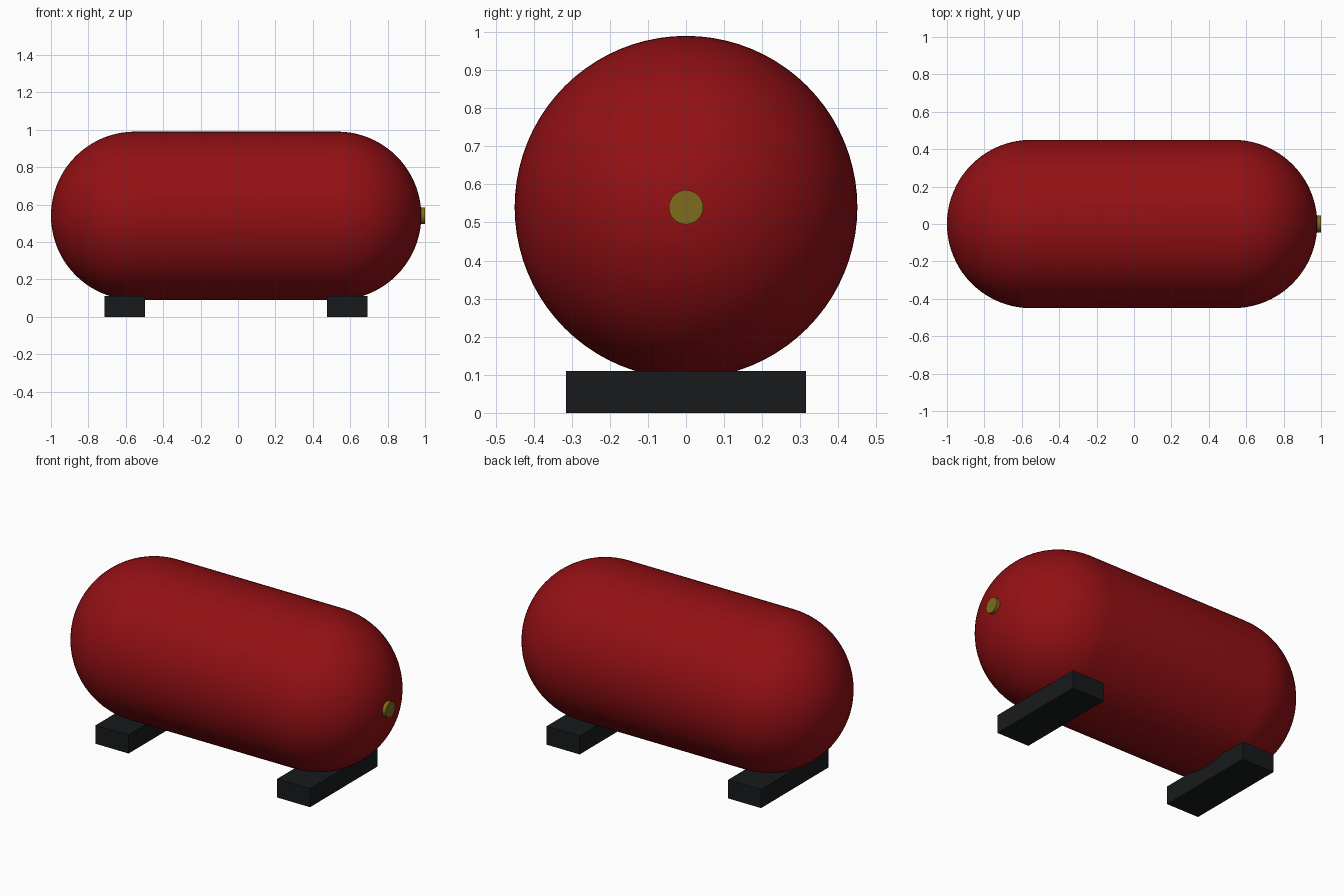
import bpy, bmesh
from math import sin, cos, pi, radians
from mathutils import Matrix

if "Cube" in bpy.data.objects:
    bpy.data.objects.remove(bpy.data.objects["Cube"])

R, CX, CZ = 0.45, -0.01, 0.54      # tank radius and centre
HALF = 0.54                        # half length of straight section


def material(name, rgb):
    m = bpy.data.materials.new(name)
    m.diffuse_color = (*rgb, 1)
    m.use_nodes = True
    m.node_tree.nodes["Principled BSDF"].inputs["Base Color"].default_value = m.diffuse_color
    return m


red = material("red_paint", (0.29, 0.005, 0.007))
black = material("black_rubber", (0.009, 0.010, 0.0115))
brass = material("brass", (0.21, 0.15, 0.012))

# Tank: capsule profile spun around the x axis
n = 20
arc = [i * pi / 2 / n for i in range(n + 1)]
profile = [(-HALF - R * cos(a), R * sin(a)) for a in arc]
profile += [(HALF + R * cos(a), R * sin(a)) for a in reversed(arc)]
bm = bmesh.new()
verts = [bm.verts.new((x, 0, r)) for x, r in profile]
edges = [bm.edges.new(pair) for pair in zip(verts, verts[1:])]
bmesh.ops.spin(bm, geom=verts + edges, cent=(0, 0, 0), axis=(1, 0, 0),
               angle=2 * pi, steps=80)
bmesh.ops.remove_doubles(bm, verts=bm.verts, dist=1e-5)
bmesh.ops.recalc_face_normals(bm, faces=bm.faces)
bmesh.ops.translate(bm, verts=bm.verts, vec=(CX, 0, CZ))
mesh = bpy.data.meshes.new("tank")
bm.to_mesh(mesh)
bm.free()
mesh.shade_smooth()
mesh.materials.append(red)
bpy.context.collection.objects.link(bpy.data.objects.new("tank", mesh))

# Feet: two cross blocks the tank sinks into slightly
for name, x in (("left_foot", CX - 0.595), ("right_foot", CX + 0.595)):
    bpy.ops.mesh.primitive_cube_add(size=1)
    foot = bpy.context.object
    foot.name = name
    foot.data.transform(Matrix.Translation((x, 0, 0.055))
                        @ Matrix.Diagonal((0.216, 0.63, 0.11, 1)))
    foot.data.materials.append(black)

# Valve: short plug on the right end
bpy.ops.mesh.primitive_cylinder_add(vertices=32, radius=0.045, depth=0.06,
                                    location=(0.97, 0, CZ), rotation=(0, pi / 2, 0))
valve = bpy.context.object
valve.name = "valve"
valve.data.materials.append(brass)
bpy.ops.object.shade_smooth_by_angle(angle=radians(30))
